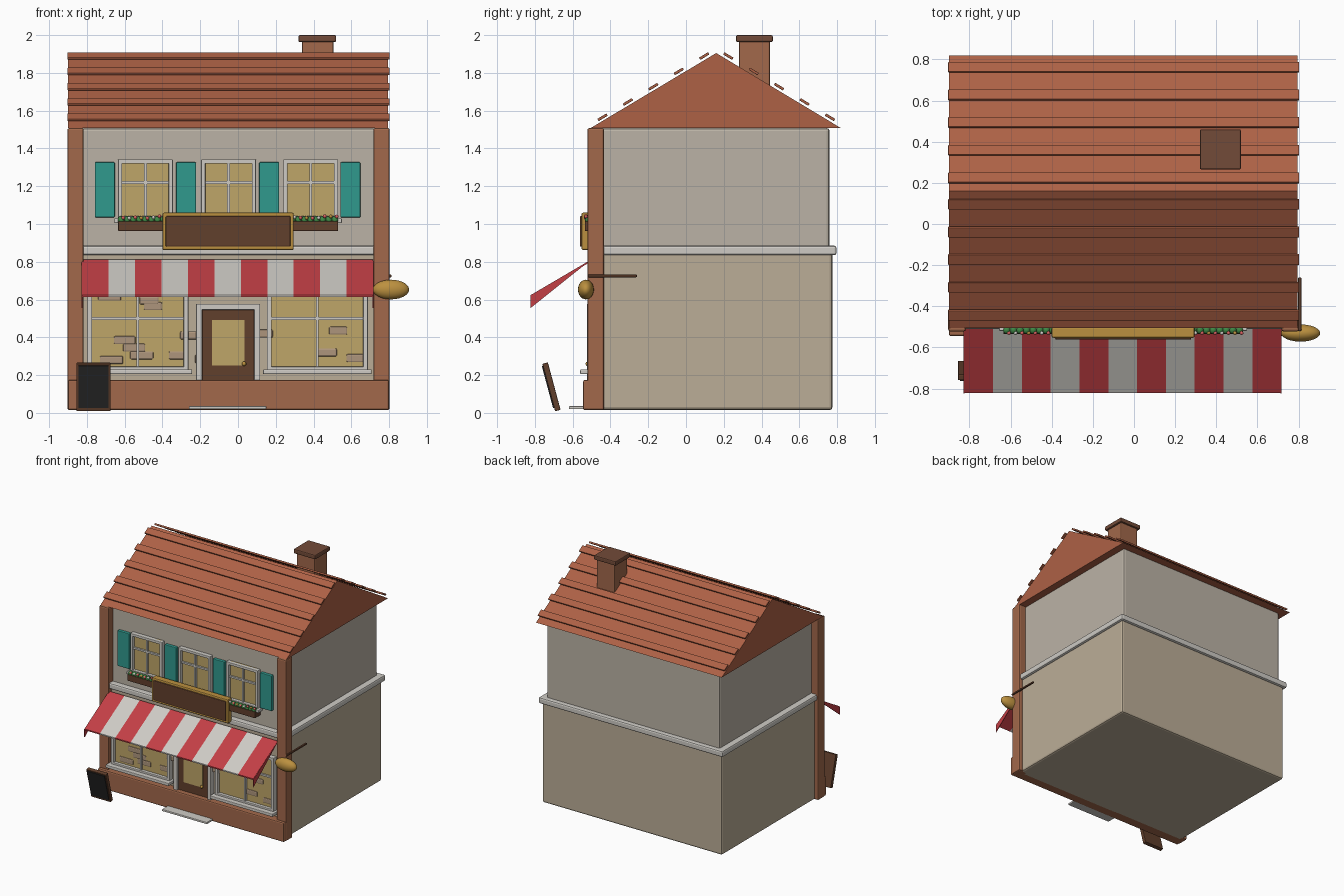
import bpy, bmesh, random
from math import radians, atan2
from mathutils import Matrix

if "Cube" in bpy.data.objects:
    bpy.data.objects.remove(bpy.data.objects["Cube"])

random.seed(4)
CX = -0.05  # facade centre line


def mat(name, r, g, b):
    m = bpy.data.materials.new(name)
    m.diffuse_color = (r, g, b, 1)
    m.use_nodes = True
    m.node_tree.nodes["Principled BSDF"].inputs["Base Color"].default_value = m.diffuse_color
    return m


STONE = mat("sand_plaster", .50, .42, .31)
UPPER = mat("pale_plaster", .50, .45, .38)
TRIM = mat("off_white", .62, .60, .56)
BRICK = mat("brick_red", .36, .14, .07)
TILE = mat("roof_tile", .42, .12, .06)
DARK = mat("dark_wood", .12, .05, .025)
CAP = mat("chimney_brown", .17, .07, .04)
GLASS = mat("warm_glass", .52, .38, .14)
TEAL = mat("teal", .03, .32, .27)
RED = mat("awning_red", .55, .05, .06)
GOLD = mat("gold", .50, .28, .05)
BLACK = mat("slate", .02, .02, .02)
GREEN = mat("leaf", .05, .25, .06)
BROWNBRICK = mat("worn_brick", .42, .30, .20)
PINK = mat("blossom", .7, .12, .12)


def finish(name, bm, m, bevel=0.0, segs=2):
    bmesh.ops.recalc_face_normals(bm, faces=bm.faces)
    me = bpy.data.meshes.new(name)
    bm.to_mesh(me)
    bm.free()
    o = bpy.data.objects.new(name, me)
    bpy.context.collection.objects.link(o)
    me.materials.append(m)
    if bevel:
        b = o.modifiers.new("bevel", "BEVEL")
        b.width, b.segments = bevel, segs
    return o


def box(name, x, y, z, m, bevel=0.0):
    """Box from (min, max) ranges."""
    bm = bmesh.new()
    bmesh.ops.create_cube(bm, size=1)
    for v in bm.verts:
        for i, (a, b) in enumerate((x, y, z)):
            v.co[i] = (a + b) / 2 + v.co[i] * (b - a)
    return finish(name, bm, m, bevel)


def profile(name, pts, x0, x1, m):
    """Extrude a (y, z) outline along x."""
    bm = bmesh.new()
    f = bm.faces.new([bm.verts.new((x0, y, z)) for y, z in pts])
    g = bmesh.ops.extrude_face_region(bm, geom=[f])
    bmesh.ops.translate(bm, vec=(x1 - x0, 0, 0),
                        verts=[v for v in g["geom"] if isinstance(v, bmesh.types.BMVert)])
    return finish(name, bm, m)


def ball(name, c, r, m, seg=16):
    bm = bmesh.new()
    bmesh.ops.create_uvsphere(bm, u_segments=seg, v_segments=seg // 2 + 1, radius=1,
                              matrix=Matrix.Translation(c) @ Matrix.Diagonal((*r, 1)))
    for f in bm.faces:
        f.smooth = True
    return finish(name, bm, m)


def frame(name, x, z, y, t, m, bottom=True):
    """Rectangular frame of bar width t."""
    for s, a in (("left", x[0]), ("right", x[1] - t)):
        box(f"{name}_{s}", (a, a + t), y, z, m, .004)
    box(name + "_top", x, y, (z[1] - t, z[1]), m, .004)
    if bottom:
        box(name + "_bottom", x, y, (z[0], z[0] + t), m, .004)


def window(name, cx, w, z, y, t, bar_z, sill_y):
    x = (cx - w / 2, cx + w / 2)
    frame(name + "_frame", x, z, (y, -.44), t, TRIM)
    box(name + "_glass", (x[0] + t, x[1] - t), (y + .025, -.44), z, GLASS)
    box(name + "_mullion", (cx - .007, cx + .007), (y + .01, -.45), z, TRIM)
    box(name + "_transom", x, (y + .01, -.45), (bar_z - .007, bar_z + .007), TRIM)
    box(name + "_sill", (x[0] - .02, x[1] + .02), (sill_y, -.45), (z[0] - .015, z[0] + .01), TRIM, .005)


# Main walls and string course
box("lower_storey", (CX - .82, CX + .82), (-.48, .775), (.015, .86), STONE, .015)
box("upper_storey", (CX - .79, CX + .79), (-.465, .76), (.85, 1.508), UPPER, .015)
box("string_course", (CX - .84, CX + .84), (-.51, .797), (.835, .885), TRIM, .012)
for s, name in ((-1, "left"), (1, "right")):
    c = CX + s * .81
    box("pillar_" + name, (c - .043, c + .043), (-.522, -.434), (.015, 1.508), BRICK, .01)
box("base_plinth", (-.9, .8), (-.545, -.45), (.015, .175), BRICK, .01)
box("door_step", (-.26, .15), (-.62, -.53), (.02, .036), TRIM, .004)

# Roof with rows of tiles
profile("roof", [(-.505, 1.508), (.16, 1.905), (.82, 1.508)], CX - .85, CX + .845, TILE)
slope = atan2(.4, .66)
for side in (-1, 1):
    for i in range(5):
        o = box(f"tile_row_{i}", (-.853, .853), (-.028, .028), (-.007, .007), TILE, .003)
        o.location = (CX, .16 + side * (.064 + i * .1345), 1.889 - i * .081)
        o.rotation_euler.x = -side * slope

# Chimney
box("chimney", (.34, .505), (.28, .445), (1.65, 1.975), BRICK, .008)
box("chimney_cap", (.32, .52), (.265, .46), (1.963, 2.0), CAP, .008)

# Shop windows and upper windows
for i, c in enumerate((-.53, .42)):
    window(f"shop_window_{i}", c, .535, (.22, .67), -.52, .025, .5, -.56)
for i, c in enumerate((-.49, CX, .385)):
    window(f"upper_window_{i}", c, .29, (1.02, 1.342), -.50, .022, 1.22, -.52)
for i, c in enumerate((-.705, -.275, .165, .595)):
    box(f"shutter_{i}", (c - .053, c + .053), (-.49, -.45), (1.035, 1.327), TEAL, .005)

# Flower boxes
for i, c in enumerate((-.49, .385)):
    box(f"flower_box_{i}", (c - .145, c + .145), (-.535, -.46), (.962, 1.015), DARK, .005)
    for k in range(9):
        x = c - .128 + k * .032
        ball("leaves", (x, -.515, 1.022), (.02, .022, .02), GREEN, 8)
        ball("flower", (x + .01, -.53, 1.036 + random.uniform(-.006, .006)), (.01, .01, .01),
             (PINK, TRIM, PINK, GOLD)[k % 4], 8)

# Door
frame("door_frame", (-.222, .117), (.17, .577), (-.525, -.45), .032, TRIM, False)
box("door", (-.19, .085), (-.505, -.45), (.17, .548), DARK, .004)
box("door_glass", (-.137, .035), (-.512, -.45), (.25, .492), GLASS)
ball("door_knob", (.032, -.52, .26), (.012, .012, .012), GOLD, 12)

# Exposed bricks scattered on the facade
for x, z in ((-.68, .615), (-.45, .565), (-.47, .595), (-.6, .385), (-.55, .345), (-.67, .28), (-.51, .305),
             (-.32, .305), (-.25, .41), (-.17, .285), (.13, .42), (.53, .435), (.47, .32), (.62, .29)):
    w = random.uniform(.045, .065)
    box("exposed_brick", (x - w, x + w), (-.501, -.46), (z - .022, z + .022), BROWNBRICK, .008)

# Sign board
box("sign_frame", (-.4, .295), (-.553, -.50), (.862, 1.06), GOLD, .008)
box("sign_board", (-.383, .278), (-.562, -.52), (.88, 1.042), DARK, .006)

# Striped awning with triangular side panels
STRIPES = 11
for i in range(STRIPES):
    x = -.825 + i * .14
    profile(f"awning_stripe_{i}", [(-.50, .813), (-.822, .624), (-.822, .614), (-.50, .803)],
            x, x + .14, TRIM if i % 2 else RED)
for name, x in (("left", -.828), ("right", .712)):
    profile("awning_side_" + name, [(-.51, .805), (-.823, .62), (-.823, .555)], x, x + .005, RED)

# Hanging loaf sign and its bracket
ball("hanging_loaf", (.81, -.53, .653), (.096, .042, .052), GOLD, 24)
box("loaf_bracket", (.798, .813), (-.52, -.26), (.718, .732), DARK, .004)

# Leaning chalkboard
parts = [box("chalkboard_frame", (-.09, .09), (-.012, .018), (-.13, .13), DARK, .004),
         box("chalkboard_slate", (-.08, .08), (-.018, 0), (-.11, .12), BLACK)]
for o in parts:
    o.location = (-.765, -.715, .137)
    o.rotation_euler.x = radians(15)
